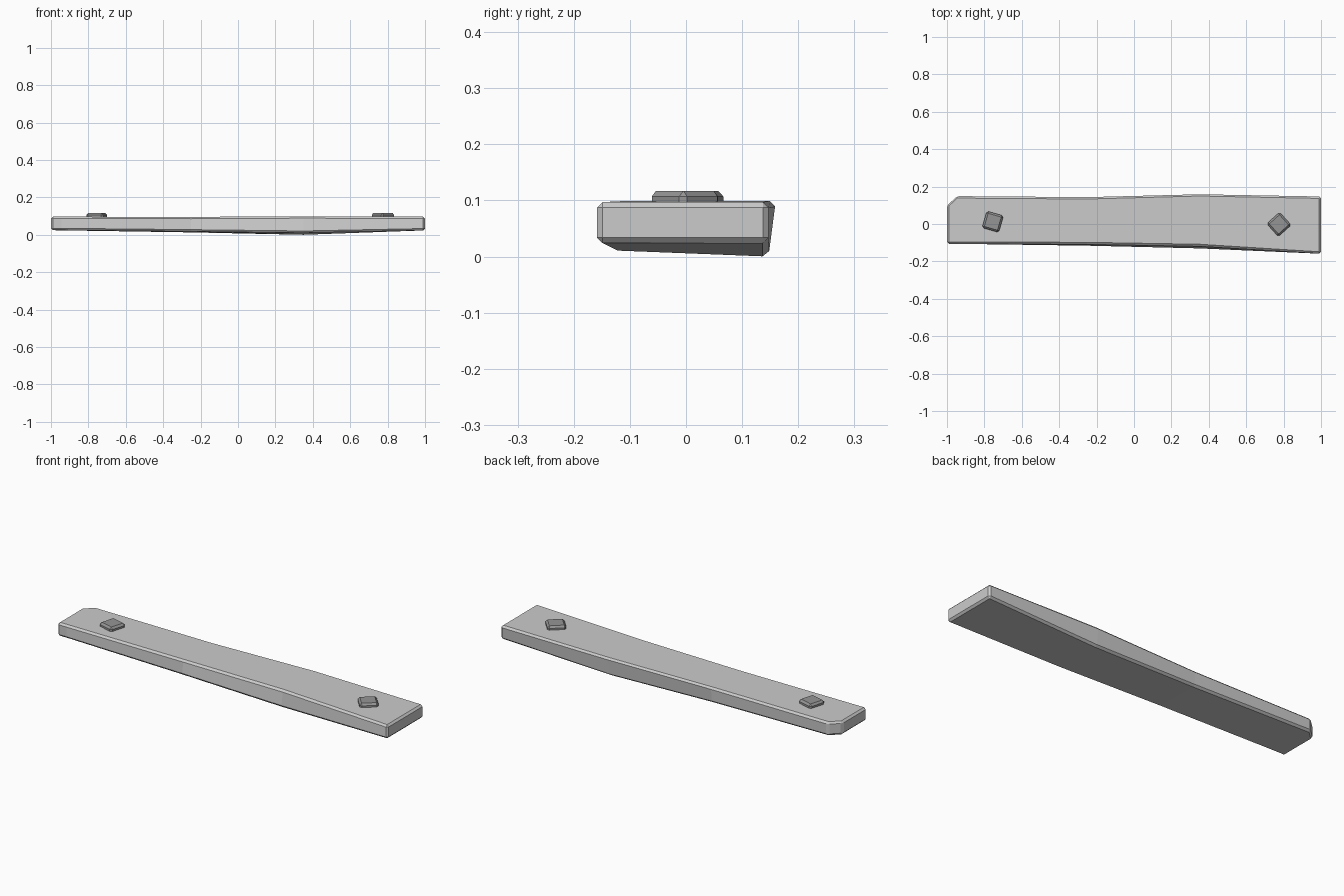
import bpy, bmesh, math

if "Cube" in bpy.data.objects:
    bpy.data.objects.remove(bpy.data.objects["Cube"])

def add_object(name, bm, bevel):
    bmesh.ops.recalc_face_normals(bm, faces=bm.faces[:])
    mesh = bpy.data.meshes.new(name)
    bm.to_mesh(mesh)
    bm.free()
    obj = bpy.data.objects.new(name, mesh)
    bpy.context.collection.objects.link(obj)
    mod = obj.modifiers.new("chamfer", 'BEVEL')
    mod.width = bevel
    mod.segments = 1
    mod.limit_method = 'ANGLE'
    mod.angle_limit = math.radians(25)
    return obj

# Warped plank, lofted along x: each section runs
# front bottom, back bottom, back top, front top (y, z)
sections = [
    (-1.00, [(-0.106, 0.025), (0.098, 0.025), (0.098, 0.097), (-0.106, 0.097)]),
    (-0.945, [(-0.106, 0.025), (0.149, 0.024), (0.149, 0.097), (-0.106, 0.097)]),
    (-0.25, [(-0.117, 0.018), (0.140, 0.013), (0.144, 0.096), (-0.108, 0.096)]),
    (0.35, [(-0.132, 0.011), (0.147, 0.000), (0.160, 0.099), (-0.118, 0.099)]),
    (1.00, [(-0.159, 0.024), (0.147, 0.024), (0.147, 0.097), (-0.159, 0.097)]),
]
bm = bmesh.new()
rings = [[bm.verts.new((x, y, z)) for y, z in pts] for x, pts in sections]
for a, b in zip(rings, rings[1:]):
    for i in range(4):
        j = (i + 1) % 4
        bm.faces.new((a[i], a[j], b[j], b[i]))
bm.faces.new(rings[0])
bm.faces.new(rings[-1])
add_object("plank", bm, 0.010)

# Dark square nail heads
metal = bpy.data.materials.new("dark_metal")
metal.diffuse_color = (0.3, 0.3, 0.3, 1)
metal.use_nodes = True
metal.node_tree.nodes["Principled BSDF"].inputs["Base Color"].default_value = metal.diffuse_color
for name, x, y, angle in [("left_nail", -0.755, 0.012, -16),
                          ("right_nail", 0.775, -0.002, 42)]:
    bm = bmesh.new()
    bmesh.ops.create_cube(bm, size=1)
    bmesh.ops.scale(bm, vec=(0.093, 0.093, 0.037), verts=bm.verts)
    nail = add_object(name, bm, 0.010)
    nail.location = (x, y, 0.0985)
    nail.rotation_euler.z = math.radians(angle)
    nail.data.materials.append(metal)
